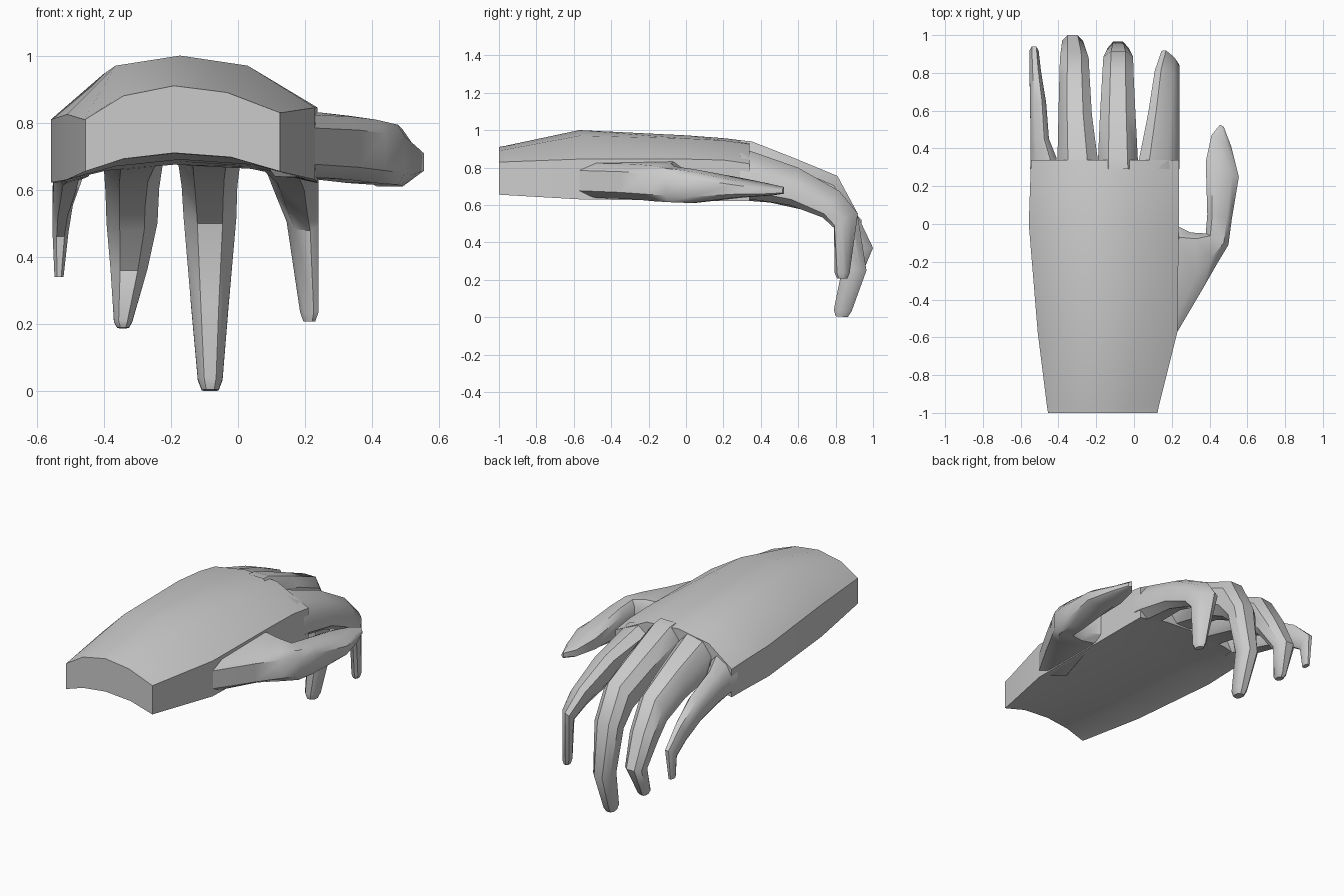
import bpy, bmesh
from mathutils import Vector

skin = bpy.data.materials.new("plain_grey")
skin.diffuse_color = (0.6, 0.6, 0.6, 1)


def loft(name, rings, open_root=False):
    """Skin a list of equal-length rings, capping the ends."""
    bm = bmesh.new()
    vs = [[bm.verts.new(p) for p in r] for r in rings]
    n = len(rings[0])
    for a, b in zip(vs, vs[1:]):
        for i in range(n):
            j = (i + 1) % n
            bm.faces.new((a[i], a[j], b[j], b[i]))
    root = bm.faces.new(vs[0][::-1])
    bm.faces.new(vs[-1])
    bmesh.ops.recalc_face_normals(bm, faces=bm.faces[:])
    if open_root:
        bm.faces.remove(root)
    me = bpy.data.meshes.new(name)
    bm.to_mesh(me)
    bm.free()
    me.materials.append(skin)
    ob = bpy.data.objects.new(name, me)
    bpy.context.collection.objects.link(ob)
    bpy.ops.object.select_all(action='DESELECT')
    ob.select_set(True)
    bpy.context.view_layer.objects.active = ob
    bpy.ops.object.shade_smooth_by_angle(angle=0.7)
    return ob


def box_ring(c00, c10, c01, c11, c=0.26):
    """Eight-sided ring: a quad with chamfered corners."""
    c00, c10, c01, c11 = map(Vector, (c00, c10, c01, c11))
    uv = [(c, 0), (1 - c, 0), (1, c), (1, 1 - c), (1 - c, 1), (c, 1), (0, 1 - c), (0, c)]
    return [(c00 * (1 - u) + c10 * u) * (1 - v) + (c01 * (1 - u) + c11 * u) * v for u, v in uv]


def finger(name, rows):
    """Rows: x0, x1, outer y, outer z, inner y, inner z, y skew, z tilt (inner side plus)."""
    rings = []
    for x0, x1, oy, oz, iy, iz, sk, ti in rows:
        rings.append(box_ring((x0, iy + sk, iz + ti / 2), (x1, iy - sk, iz - ti / 2),
                              (x0, oy + sk, oz + ti), (x1, oy - sk, oz - ti)))
    return loft(name, rings, True)


# Palm: arched cross-sections; y, left x, right x, left z, shoulder, crown, shoulder, right z, bottom edge, bottom mid
palm = []
for y, xl, xr, a, b, c, d, e, lo, mid in [
        (-1.0, -.455, .125, .81, .88, .91, .89, .83, .655, .71),
        (-.97, -.46, .13, .81, .885, .915, .895, .83, .653, .708),
        (-.57, -.51, .23, .825, .97, 1.0, .97, .845, .63, .69),
        (0.0, -.557, .237, .81, .945, .972, .955, .845, .622, .69),
        (.2, -.55, .237, .80, .93, .957, .945, .84, .622, .685),
        (.34, -.545, .237, .79, .905, .94, .925, .82, .62, .675)]:
    k = (xr - xl) / .79
    m = xl + .36 * k
    palm.append([(xl, y, a), (xl + .155 * k, y, b), (m, y, c), (xl + .575 * k, y, d), (xr, y, e),
                 (xr, y, lo), (xr - .2 * k, y, (lo + mid) / 2 + .015), (m, y, mid),
                 (xl + .155 * k, y, (lo + mid) / 2 + .01), (xl, y, lo)])
loft("palm", palm)

# Four curled fingers
finger("middle_finger", [
    (-.192, .024, .29, .945, .29, .68, 0, 0),
    (-.19, .02, .35, .94, .35, .68, 0, 0),
    (-.18, .008, .58, .85, .58, .635, 0, 0),
    (-.168, -.002, .81, .755, .73, .56, 0, 0),
    (-.162, -.005, .915, .56, .80, .50, 0, 0),
    (-.14, -.028, .965, .25, .835, .26, 0, 0),
    (-.12, -.046, .885, .03, .79, .04, 0, 0),
    (-.108, -.058, .865, 0, .80, .005, 0, 0)])
finger("ring_finger", [
    (-.407, -.19, .29, .925, .29, .665, 0, -.02),
    (-.405, -.193, .35, .915, .35, .665, 0, -.02),
    (-.40, -.223, .58, .835, .58, .62, 0, -.015),
    (-.395, -.235, .80, .735, .73, .55, 0, -.01),
    (-.392, -.24, .91, .56, .80, .48, 0, 0),
    (-.38, -.27, 1.0, .37, .885, .36, 0, 0),
    (-.37, -.315, .93, .205, .85, .21, 0, 0),
    (-.36, -.325, .91, .187, .86, .19, 0, 0)])
finger("index_finger", [
    (.022, .24, .29, .88, .29, .645, 0, .045),
    (.028, .24, .35, .865, .35, .64, 0, .045),
    (.075, .24, .60, .78, .55, .61, 0, .04),
    (.11, .24, .81, .66, .74, .54, .02, .03),
    (.145, .24, .90, .55, .81, .48, .04, .01),
    (.185, .24, .87, .235, .80, .235, .01, 0),
    (.195, .23, .86, .207, .81, .207, .005, 0)])
finger("little_finger", [
    (-.55, -.405, .29, .835, .29, .635, 0, -.04),
    (-.547, -.41, .35, .825, .35, .63, 0, -.04),
    (-.548, -.45, .45, .79, .45, .62, 0, -.03),
    (-.55, -.465, .65, .72, .62, .58, 0, -.02),
    (-.553, -.492, .82, .63, .77, .52, 0, -.01),
    (-.553, -.505, .94, .52, .86, .46, 0, 0),
    (-.547, -.52, .92, .34, .87, .34, 0, 0)])

# Thumb: left x y, right x y, bottom and top z on each side
thumb = [box_ring((lx, ly, lo), (rx, ry, lo), (lx, ly, hi + .01), (rx, ry, hi - .01), .2)
         for lx, ly, rx, ry, lo, hi in [
             (.08, -.45, .23, -.57, .64, .83),
             (.21, .0, .36, -.35, .63, .825),
             (.30, -.045, .44, -.21, .62, .815),
             (.38, -.05, .50, -.11, .615, .80),
             (.388, .05, .517, .02, .61, .785),
             (.38, .33, .555, .25, .64, .735),
             (.41, .47, .515, .41, .65, .705),
             (.455, .525, .475, .515, .66, .69)]]
loft("thumb", thumb, True)
